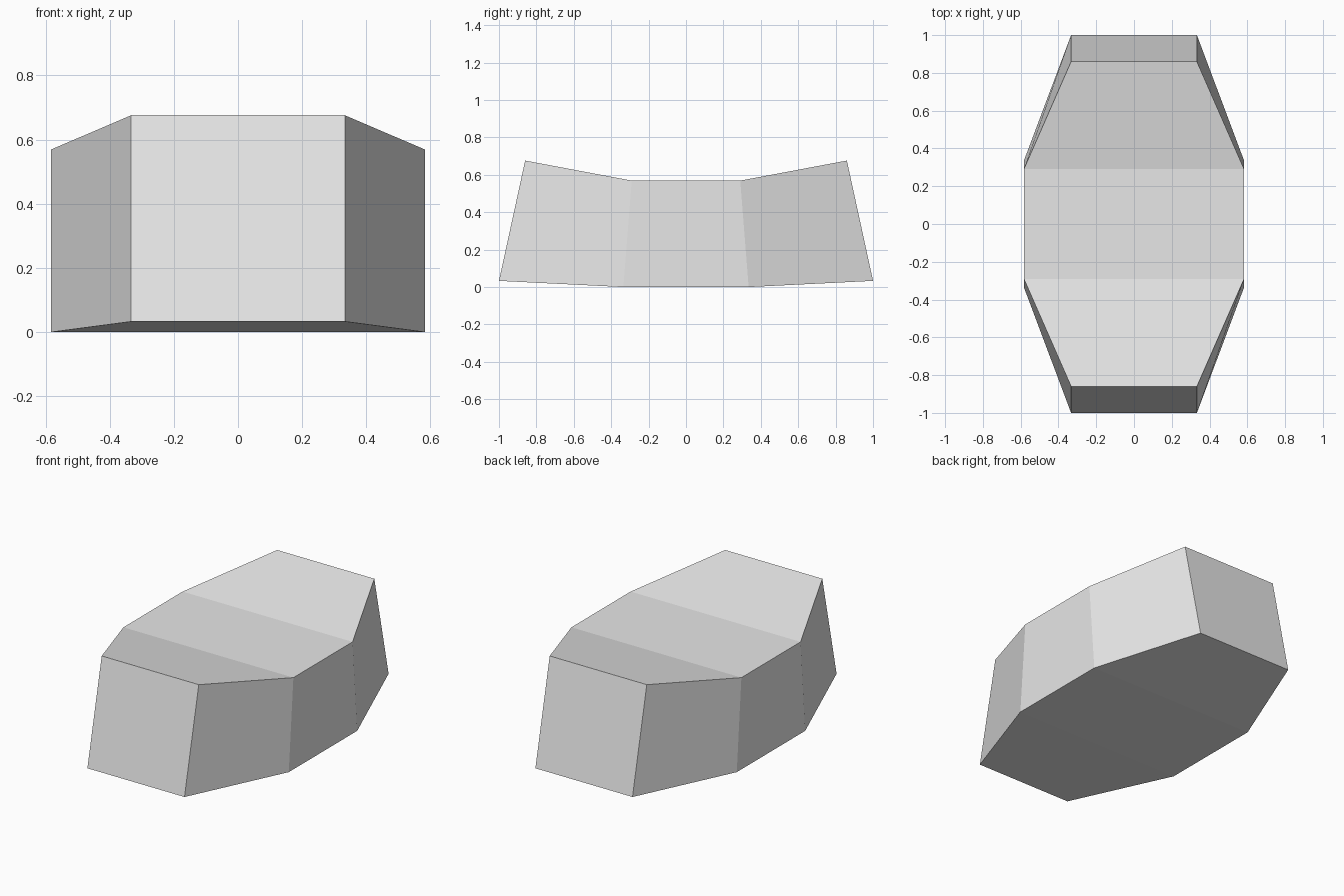
import bpy
import bmesh

# Remove the default cube
default_cube = bpy.data.objects.get("Cube")
if default_cube:
    bpy.data.objects.remove(default_cube, do_unlink=True)

# Plain light grey material
grey = bpy.data.materials.new("light_grey")
grey.use_nodes = True
grey.diffuse_color = (0.8, 0.8, 0.8, 1)
grey.node_tree.nodes["Principled BSDF"].inputs["Base Color"].default_value = (0.8, 0.8, 0.8, 1)

HALF_END, HALF_MIDDLE = 0.333, 0.583

# Cross-sections from front to back: half width, bottom (y, z), top (y, z)
front_half = [
    (HALF_END, (-1.0, 0.033), (-0.86, 0.676)),
    (HALF_MIDDLE, (-0.335, 0.0), (-0.29, 0.569)),
]
back_half = [(w, (-b[0], b[1]), (-t[0], t[1])) for w, b, t in reversed(front_half)]

bm = bmesh.new()
rings = []
for width, bottom, top in front_half + back_half:
    corners = [(-width, *bottom), (width, *bottom), (width, *top), (-width, *top)]
    rings.append([bm.verts.new(c) for c in corners])

# Skin the walls, top and underside, then cap both ends
for near, far in zip(rings, rings[1:]):
    for i in range(4):
        j = (i + 1) % 4
        bm.faces.new((near[i], near[j], far[j], far[i]))
bm.faces.new(rings[0])
bm.faces.new(rings[-1])
bmesh.ops.recalc_face_normals(bm, faces=bm.faces)

# Saddle-topped block
mesh = bpy.data.meshes.new("saddle_block")
bm.to_mesh(mesh)
bm.free()
mesh.materials.append(grey)
block = bpy.data.objects.new("saddle_block", mesh)
bpy.context.collection.objects.link(block)
